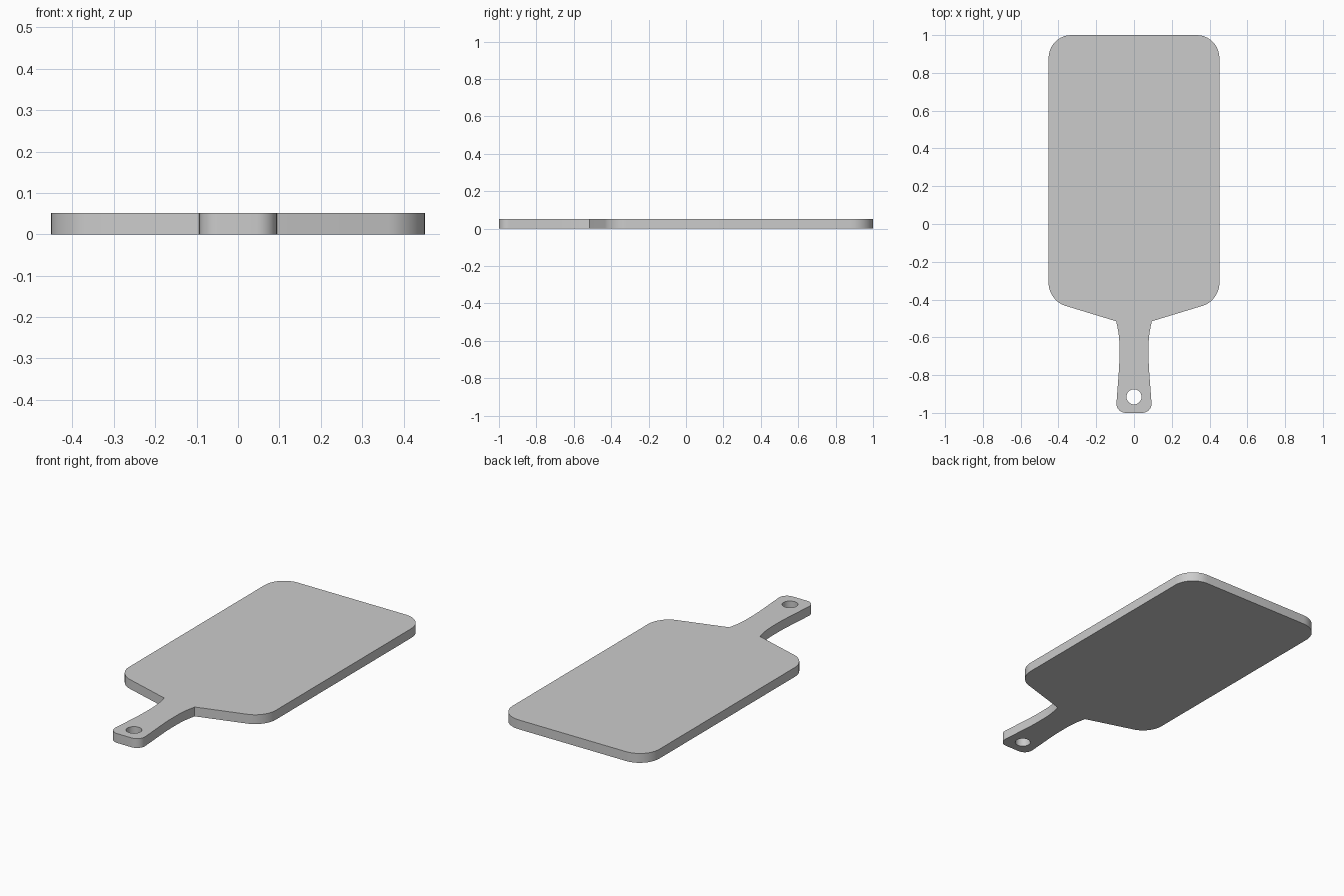
import bpy, bmesh
from math import sin, cos, tau
from mathutils import Vector

if "Cube" in bpy.data.objects:
    bpy.data.objects.remove(bpy.data.objects["Cube"])

THICKNESS = 0.052


def bezier(a, b, c, d, n=8):
    """Points along a cubic curve, both ends included."""
    a, b, c, d = (Vector(p) for p in (a, b, c, d))
    ts = [i / n for i in range(n + 1)]
    return [a*(1-t)**3 + b*3*t*(1-t)**2 + c*3*t*t*(1-t) + d*t**3 for t in ts]


def rounded(corner, before, after, size, n=10):
    """Round a corner between its two neighbouring points."""
    c = Vector(corner)
    u = (Vector(before) - c).normalized() * size
    v = (Vector(after) - c).normalized() * size
    return bezier(c + u, c + u * 0.45, c + v * 0.45, c + v, n)


# Right half of the outline, from the far end to the handle tip
top, shoulder, neck = (0.452, 1.0), (0.452, -0.406), (0.094, -0.515)
tip = (0.094, -1.0)
half = rounded(top, (0, 1), shoulder, 0.12)
half += rounded(shoulder, top, neck, 0.09)
half += bezier(neck, (0.083, -0.57), (0.077, -0.59), (0.077, -0.66), 8)
half += bezier((0.077, -0.70), (0.077, -0.76), (0.087, -0.86), (0.092, -0.94), 8)
half += rounded(tip, (0.092, -0.9), (0, -1), 0.05, 8)
outline = half + [Vector((-p.x, p.y)) for p in reversed(half)]

# Hanging hole in the handle
hole = [Vector((0.04 * cos(i * tau / 32), -0.915 + 0.04 * sin(i * tau / 32)))
        for i in range(32)]

# Fill the flat shape and extrude it to the board thickness
bm = bmesh.new()
edges = []
for loop in (outline, hole):
    vs = [bm.verts.new((p.x, p.y, 0)) for p in loop]
    edges += [bm.edges.new((vs[i - 1], vs[i])) for i in range(len(vs))]
bmesh.ops.triangle_fill(bm, edges=edges, use_beauty=True)
ext = bmesh.ops.extrude_face_region(bm, geom=bm.faces[:], use_keep_orig=True)
bmesh.ops.translate(bm, vec=(0, 0, THICKNESS),
                    verts=[g for g in ext["geom"] if isinstance(g, bmesh.types.BMVert)])
bmesh.ops.recalc_face_normals(bm, faces=bm.faces[:])

mesh = bpy.data.meshes.new("cutting_board")
bm.to_mesh(mesh)
bm.free()
board = bpy.data.objects.new("cutting_board", mesh)
bpy.context.collection.objects.link(board)
bpy.context.view_layer.objects.active = board
board.select_set(True)
bpy.ops.object.shade_smooth_by_angle(angle=0.5)
